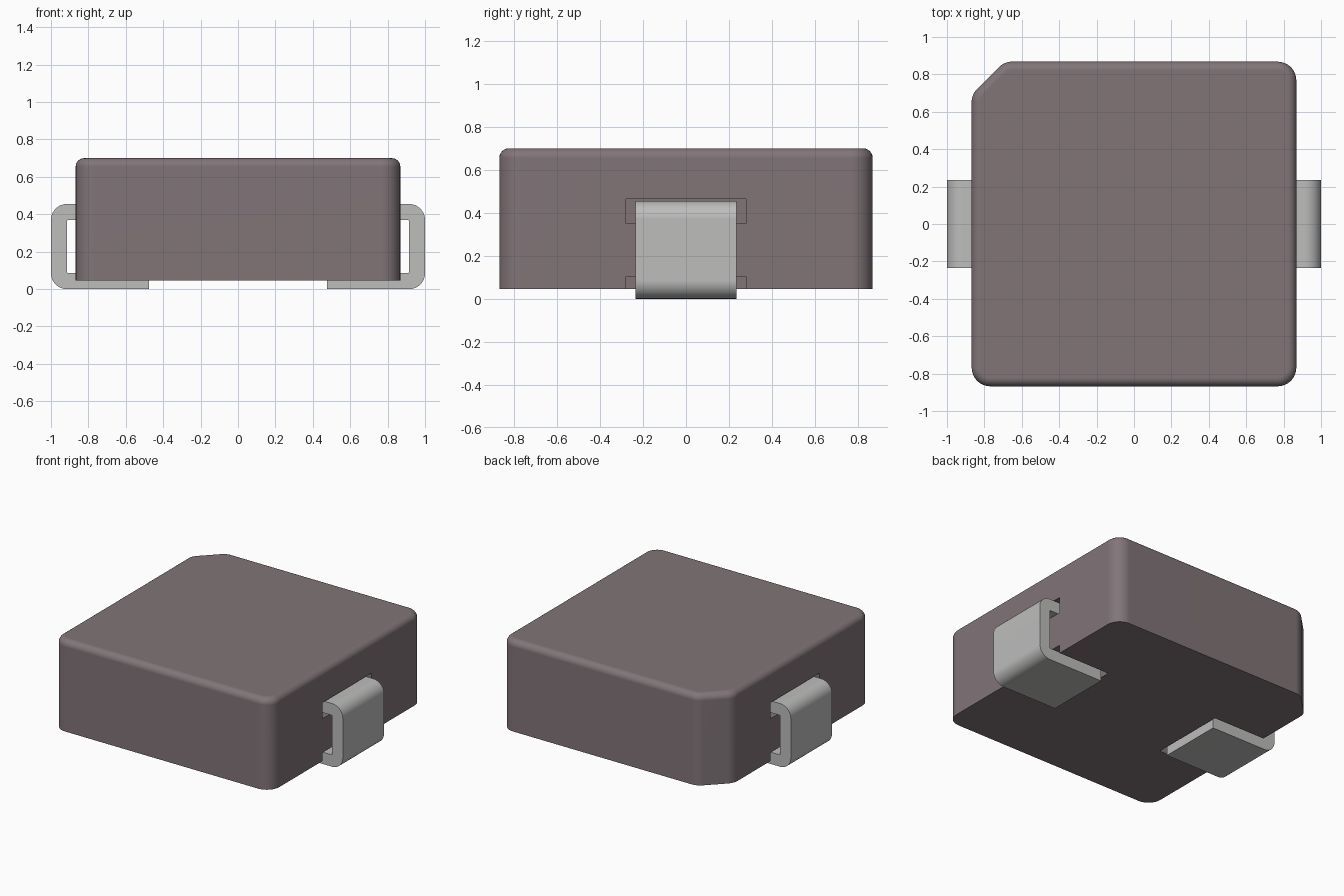
import bpy, bmesh, math
from mathutils import Vector

cube = bpy.data.objects.get("Cube")
if cube:
    bpy.data.objects.remove(cube, do_unlink=True)


def material(name, rgb):
    m = bpy.data.materials.new(name)
    m.use_nodes = True
    m.diffuse_color = (*rgb, 1)
    bsdf = m.node_tree.nodes["Principled BSDF"]
    bsdf.inputs["Base Color"].default_value = (*rgb, 1)
    bsdf.inputs["Roughness"].default_value = 0.6
    return m


body_mat = material("warm grey moulding", (0.22, 0.177, 0.187))
metal_mat = material("tinned metal", (0.51, 0.51, 0.505))


def fillet(corners, steps=8):
    """Outline from (x, y, radius) corners, rounding those with a radius."""
    out = []
    for i, (x, y, r) in enumerate(corners):
        p = Vector((x, y))
        if not r:
            out.append(p)
            continue
        a = (Vector(corners[i - 1][:2]) - p).normalized()
        b = (Vector(corners[(i + 1) % len(corners)][:2]) - p).normalized()
        half = a.angle(b) / 2
        centre = p + (a + b).normalized() * (r / math.sin(half))
        start = p + a * (r / math.tan(half)) - centre
        end = p + b * (r / math.tan(half)) - centre
        sweep = math.pi - 2 * half
        for k in range(steps + 1):
            t = k / steps
            arc = start * math.sin((1 - t) * sweep) + end * math.sin(t * sweep)
            out.append(centre + arc / math.sin(sweep))
    return out


def prism(name, outline, axis, lo, hi, mat, top_round=0):
    """Extrude an outline along 'z' (outline in xy) or 'y' (outline in xz)."""
    bm = bmesh.new()
    place = (lambda p, d: (p.x, p.y, d)) if axis == "z" else (lambda p, d: (p.x, d, p.y))
    rings = [[bm.verts.new(place(p, d)) for p in outline] for d in (lo, hi)]
    n = len(outline)
    bm.faces.new(rings[0][::-1])
    top = bm.faces.new(rings[1])
    for i in range(n):
        j = (i + 1) % n
        bm.faces.new((rings[0][i], rings[0][j], rings[1][j], rings[1][i]))
    bmesh.ops.recalc_face_normals(bm, faces=bm.faces)
    if top_round:
        bmesh.ops.bevel(bm, geom=list(top.edges), offset=top_round, segments=6,
                        profile=0.5, affect="EDGES")
    mesh = bpy.data.meshes.new(name)
    bm.to_mesh(mesh)
    bm.free()
    mesh.materials.append(mat)
    ob = bpy.data.objects.new(name, mesh)
    bpy.context.collection.objects.link(ob)
    return ob


def activate(ob):
    bpy.ops.object.select_all(action="DESELECT")
    ob.select_set(True)
    bpy.context.view_layer.objects.active = ob


def smooth(ob):
    activate(ob)
    bpy.ops.object.shade_smooth_by_angle(angle=math.radians(30))
    wn = ob.modifiers.new("flat faces", "WEIGHTED_NORMAL")
    wn.keep_sharp = True


def box(x0, x1, z0, z1):
    return [Vector(p) for p in ((x0, z0), (x1, z0), (x1, z1), (x0, z1))]


# Moulded body with rounded corners and one chamfered corner
H, CH, R = 0.868, 0.175, 0.1
body = prism("body", fillet([(-H, -H, R), (H, -H, R), (H, H, R),
                             (-H + CH, H, R), (-H, H - CH, R)]),
             "z", 0.045, 0.70, body_mat, top_round=0.045)

# Recesses where the terminals enter the side and fold under the base
for s in (1, -1):
    for x_in, z0, z1 in ((0.77, 0.35, 0.465), (0.455, -0.1, 0.105)):
        cutter = prism("recess_cutter", box(s * x_in, s * 1.1, z0, z1),
                       "y", -0.28, 0.28, body_mat)
        cutter.hide_render = True
        mod = body.modifiers.new("recess", "BOOLEAN")
        mod.operation, mod.solver, mod.object = "DIFFERENCE", "EXACT", cutter
        activate(body)
        bpy.ops.object.modifier_apply(modifier=mod.name)
        bpy.data.objects.remove(cutter, do_unlink=True)
smooth(body)

# Folded strip terminals
for s, side in ((1, "left"), (-1, "right")):
    strip = [(0.477, 0, 0), (1, 0, 0.085), (1, 0.455, 0.085), (0.76, 0.455, 0),
             (0.76, 0.37, 0), (0.915, 0.37, 0.008), (0.915, 0.085, 0.008), (0.477, 0.085, 0)]
    terminal = prism(side + "_terminal", fillet([(s * x, z, r) for x, z, r in strip]),
                     "y", -0.235, 0.235, metal_mat)
    smooth(terminal)
